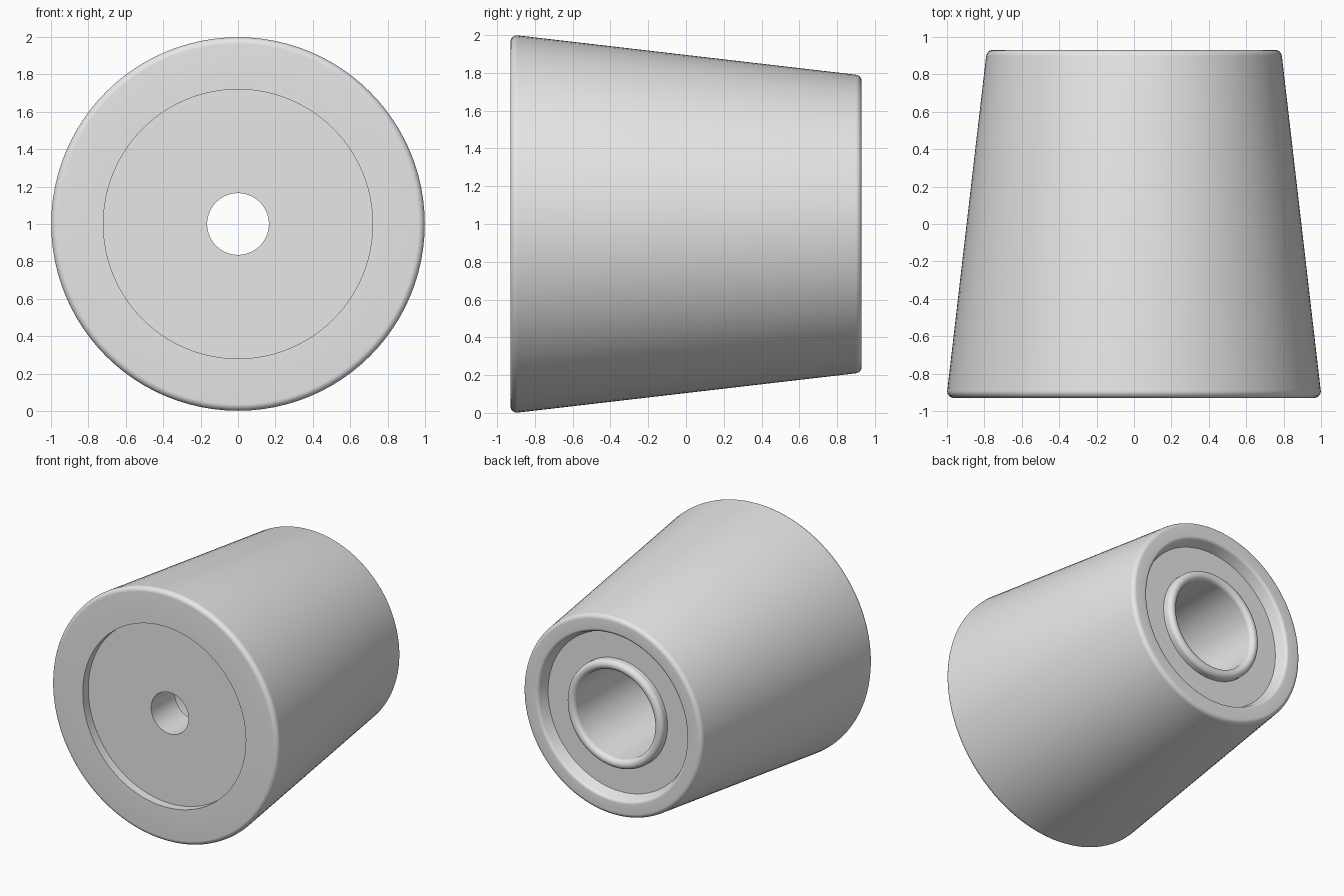
import bpy, bmesh, math
from mathutils import Vector

cube = bpy.data.objects.get("Cube")
if cube:
    bpy.data.objects.remove(cube, do_unlink=True)

grey = bpy.data.materials.new("plain_grey")
grey.use_nodes = True
grey.diffuse_color = (0.8, 0.8, 0.8, 1)
grey.node_tree.nodes["Principled BSDF"].inputs["Base Color"].default_value = (0.8, 0.8, 0.8, 1)

SEGMENTS = 96
FRONT, BACK = -0.93, 0.93


def rounded(corners, steps=6):
    """Turn (radius, y, fillet) corners into a closed outline with true arcs."""
    points = []
    for i, (x, y, fillet) in enumerate(corners):
        p = Vector((x, y))
        if not fillet:
            points.append(p)
            continue
        before = (Vector(corners[i - 1][:2]) - p).normalized()
        after = (Vector(corners[(i + 1) % len(corners)][:2]) - p).normalized()
        half = before.angle(after) / 2
        reach = fillet / math.tan(half)
        centre = p + (before + after).normalized() * fillet / math.sin(half)
        start, end = p + before * reach - centre, p + after * reach - centre
        for k in range(steps + 1):
            points.append(centre + start.lerp(end, k / steps).normalized() * fillet)
    return points


def lathe(name, outline):
    """Revolve a closed outline around the y axis."""
    bm = bmesh.new()
    rings = []
    for s in range(SEGMENTS):
        a = math.tau * s / SEGMENTS
        rings.append([bm.verts.new((r * math.cos(a), y, r * math.sin(a))) for r, y in outline])
    n = len(outline)
    for s, ring in enumerate(rings):
        following = rings[(s + 1) % SEGMENTS]
        for i in range(n):
            j = (i + 1) % n
            bm.faces.new((ring[i], ring[j], following[j], following[i]))
    bmesh.ops.recalc_face_normals(bm, faces=bm.faces)
    mesh = bpy.data.meshes.new(name)
    bm.to_mesh(mesh)
    bm.free()
    mesh.materials.append(grey)
    obj = bpy.data.objects.new(name, mesh)
    bpy.context.collection.objects.link(obj)
    obj.location.z = 1
    bpy.ops.object.select_all(action="DESELECT")
    obj.select_set(True)
    bpy.context.view_layer.objects.active = obj
    bpy.ops.object.shade_smooth_by_angle(angle=math.radians(30))
    return obj


# Tapered foot with front recess, bolt hole, deep bore, rounded lip and back groove
lathe("tapered_foot", rounded([
    (0.165, FRONT + 0.07, 0),
    (0.72, FRONT + 0.07, 0),
    (0.72, FRONT, 0),
    (1.003, FRONT, 0.035),
    (0.787, BACK, 0.035),
    (0.66, BACK, 0.028),
    (0.63, BACK - 0.09, 0),
    (0.425, BACK - 0.09, 0),
    (0.425, BACK - 0.02, 0.036),
    (0.35, BACK - 0.02, 0.036),
    (0.35, FRONT + 0.37, 0),
    (0.165, FRONT + 0.37, 0),
]))
